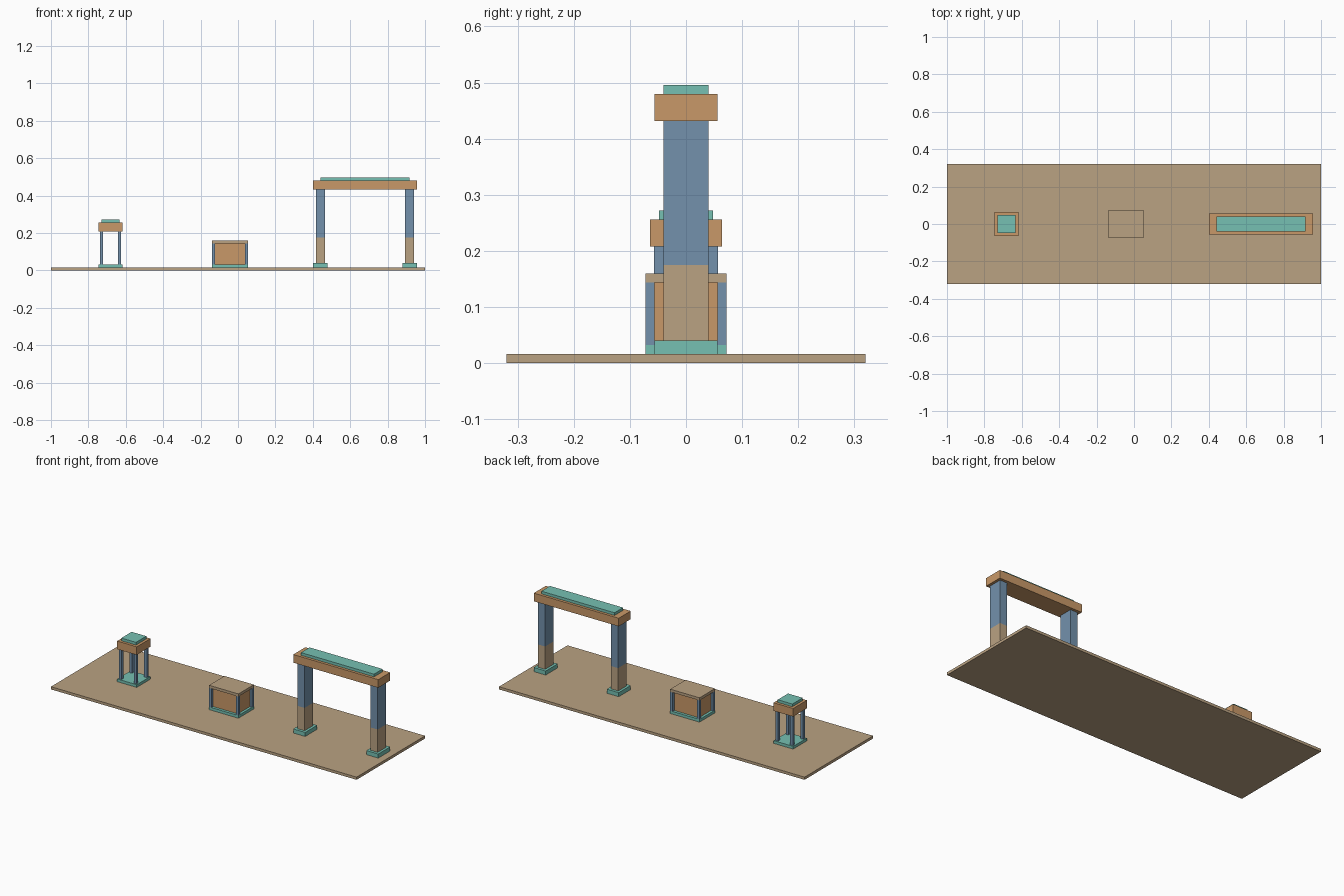
import bpy, bmesh

if "Cube" in bpy.data.objects:
    bpy.data.objects.remove(bpy.data.objects["Cube"])


def material(name, rgb):
    m = bpy.data.materials.new(name)
    lin = [(c / 255 / 12.92) if c < 10 else ((c / 255 + 0.055) / 1.055) ** 2.4 for c in rgb]
    m.diffuse_color = (*lin, 1)
    m.use_nodes = True
    m.node_tree.nodes["Principled BSDF"].inputs["Base Color"].default_value = m.diffuse_color
    return m


TAN = material("sand_tan", (186, 162, 130))
ORANGE = material("warm_orange", (201, 153, 104))
TEAL = material("soft_teal", (118, 192, 178))
BLUE = material("slate_blue", (115, 145, 172))


def box(name, x, y, z, mat, upper=None, split=None):
    """Box from (min, max) ranges; faces above the split height use the upper material."""
    bm = bmesh.new()
    bmesh.ops.create_cube(bm, size=1)
    for v in bm.verts:
        for i, (lo, hi) in enumerate((x, y, z)):
            v.co[i] = hi if v.co[i] > 0 else lo
    if upper:
        geom = bm.verts[:] + bm.edges[:] + bm.faces[:]
        bmesh.ops.bisect_plane(bm, geom=geom, plane_co=(0, 0, split), plane_no=(0, 0, 1))
        for f in bm.faces:
            f.material_index = int(f.calc_center_median().z > split)
    mesh = bpy.data.meshes.new(name)
    bm.to_mesh(mesh)
    bm.free()
    for m in (mat, upper):
        if m:
            mesh.materials.append(m)
    obj = bpy.data.objects.new(name, mesh)
    bpy.context.collection.objects.link(obj)
    return obj


def slab(name, cx, hx, hy, z0, z1, mat, **kw):
    """Box centred on (cx, 0) with half sizes hx, hy."""
    return box(name, (cx - hx, cx + hx), (-hy, hy), (z0, z1), mat, **kw)


def corner_posts(name, cx, hx, hy, t, z0, z1, mat):
    """Four square posts flush with the outer corners."""
    for sx in (-1, 1):
        for sy in (-1, 1):
            px, py = cx + sx * (hx - t / 2), sy * (hy - t / 2)
            box(name, (px - t / 2, px + t / 2), (py - t / 2, py + t / 2), (z0, z1), mat)


# Ground slab
G = 0.016
slab("ground_slab", 0, 1.0, 0.32, 0, G, TAN)

# Small lantern pavilion
cx = -0.682
slab("lantern_base", cx, 0.064, 0.064, G, 0.032, TEAL)
corner_posts("lantern_post", cx, 0.057, 0.057, 0.017, 0.032, 0.208, BLUE)
slab("lantern_roof", cx, 0.064, 0.064, 0.208, 0.256, ORANGE)
slab("lantern_cap", cx, 0.048, 0.048, 0.256, 0.272, TEAL)

# Crate in a post frame
cx = -0.043
slab("crate_base", cx, 0.096, 0.072, G, 0.032, TEAL)
corner_posts("crate_post", cx, 0.096, 0.072, 0.016, 0.032, 0.144, BLUE)
slab("crate_body", cx, 0.081, 0.056, 0.032, 0.144, ORANGE)
slab("crate_lid", cx, 0.096, 0.072, 0.144, 0.160, TAN)

# Gateway with two-tone columns
cx = 0.679
for side in (-1, 1):
    px = cx + side * 0.239
    slab("gate_footing", px, 0.039, 0.056, G, 0.040, TEAL)
    slab("gate_column", px, 0.024, 0.040, 0.040, 0.432, TAN, upper=BLUE, split=0.175)
slab("gate_beam", cx, 0.278, 0.056, 0.432, 0.480, ORANGE)
slab("gate_cap", cx, 0.239, 0.040, 0.480, 0.496, TEAL)
